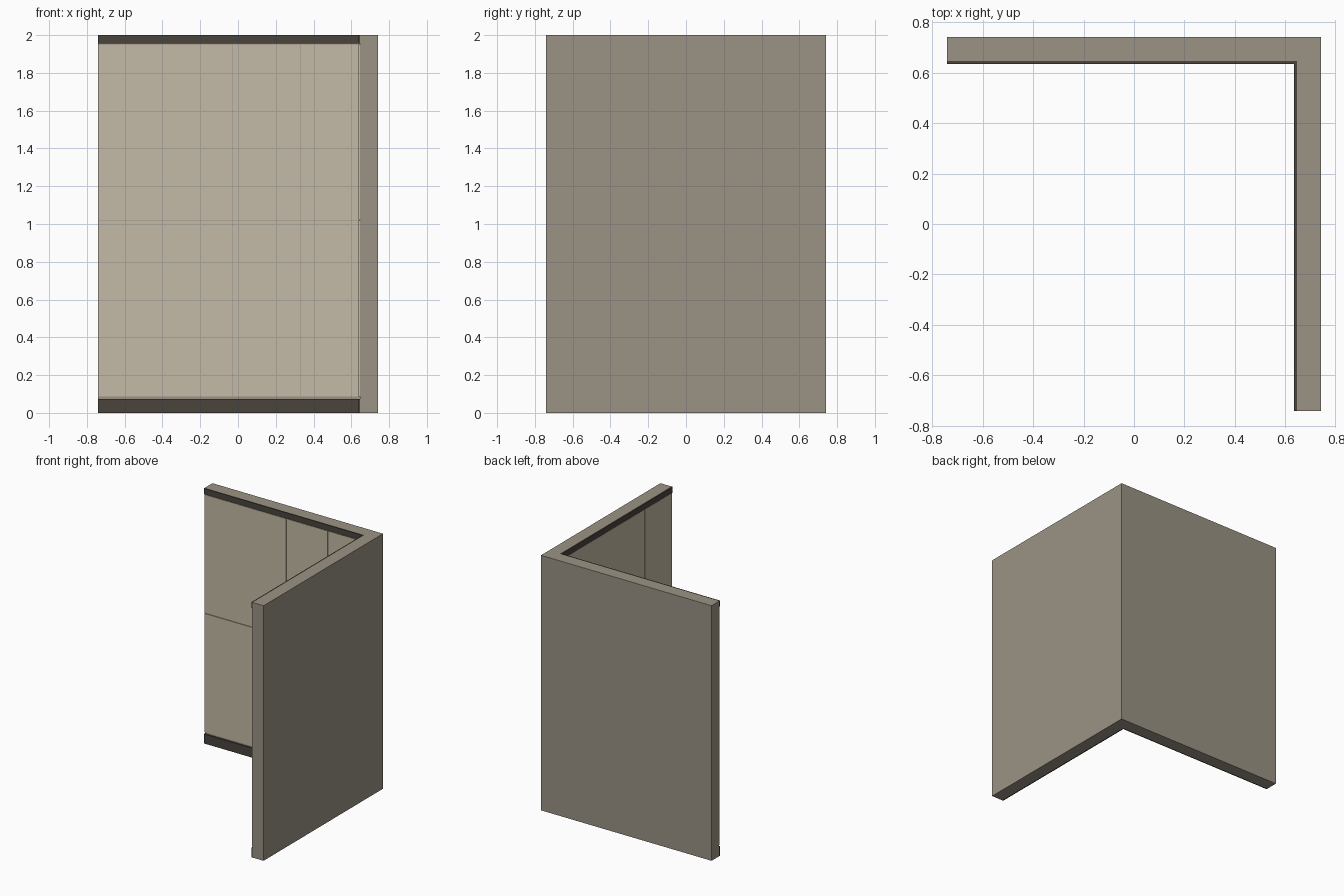
import bpy, bmesh

cube = bpy.data.objects.get("Cube")
if cube:
    bpy.data.objects.remove(cube, do_unlink=True)

HALF, HEIGHT = 0.74, 2.0
CORE = 0.645      # inner face of the wall core
PANEL = 0.639     # inner face of the panels
TRIM = 0.634      # inner face of the trims
GAP = 0.004       # seam width


def material(name, rgb):
    mat = bpy.data.materials.new(name)
    mat.use_nodes = True
    color = (*rgb, 1)
    mat.diffuse_color = color
    mat.node_tree.nodes["Principled BSDF"].inputs["Base Color"].default_value = color
    return mat


core_grey = material("warm grey", (0.327, 0.289, 0.234))
panel_beige = material("beige", (0.55, 0.49, 0.38))
trim_dark = material("dark brown", (0.068, 0.057, 0.045))


def prism(name, outline, z0, z1, mat):
    """Extrude a flat outline upwards from z0 to z1."""
    bm = bmesh.new()
    face = bm.faces.new([bm.verts.new((x, y, z0)) for x, y in outline])
    ext = bmesh.ops.extrude_face_region(bm, geom=[face])["geom"]
    top = [g for g in ext if isinstance(g, bmesh.types.BMVert)]
    bmesh.ops.translate(bm, verts=top, vec=(0, 0, z1 - z0))
    bmesh.ops.recalc_face_normals(bm, faces=bm.faces)
    mesh = bpy.data.meshes.new(name)
    bm.to_mesh(mesh)
    bm.free()
    mesh.materials.append(mat)
    obj = bpy.data.objects.new(name, mesh)
    bpy.context.collection.objects.link(obj)
    return obj


def back_wall(u, d):
    return (u, d)


def side_wall(u, d):
    return (d, -u)


def slab(name, place, u0, u1, face, z0, z1, mat):
    """Thin plate on the inner side of a wall, u running left to right."""
    corners = [(u0, face), (u1, face), (u1, CORE), (u0, CORE)]
    prism(name, [place(u, d) for u, d in corners], z0, z1, mat)


# L-shaped wall core
prism("wall_core", [(-HALF, HALF), (-HALF, CORE), (CORE, CORE),
                    (CORE, -HALF), (HALF, -HALF), (HALF, HALF)],
      0, HEIGHT, core_grey)

# Inner cladding: one wide and two narrow columns, split at mid height
walls = [("back", back_wall, [-HALF, -0.03, 0.33, CORE], -HALF, CORE),
         ("side", side_wall, [-PANEL, 0.04, 0.4, HALF], -TRIM, HALF)]
rows = [("lower", 0.087, 1.02 - GAP / 2), ("upper", 1.02 + GAP / 2, 1.95)]

for wall, place, seams, start, end in walls:
    last = len(seams) - 2
    for i in range(last + 1):
        u0 = seams[i] + (GAP / 2 if i > 0 else 0)
        u1 = seams[i + 1] - (GAP / 2 if i < last else 0)
        for row, z0, z1 in rows:
            slab(f"{wall}_{row}_panel_{i + 1}", place, u0, u1, PANEL, z0, z1, panel_beige)
    # Dark skirting and top rail
    slab(f"{wall}_skirting", place, start, end, TRIM, 0, 0.074, trim_dark)
    slab(f"{wall}_top_rail", place, start, end, TRIM, 1.955, HEIGHT, trim_dark)
